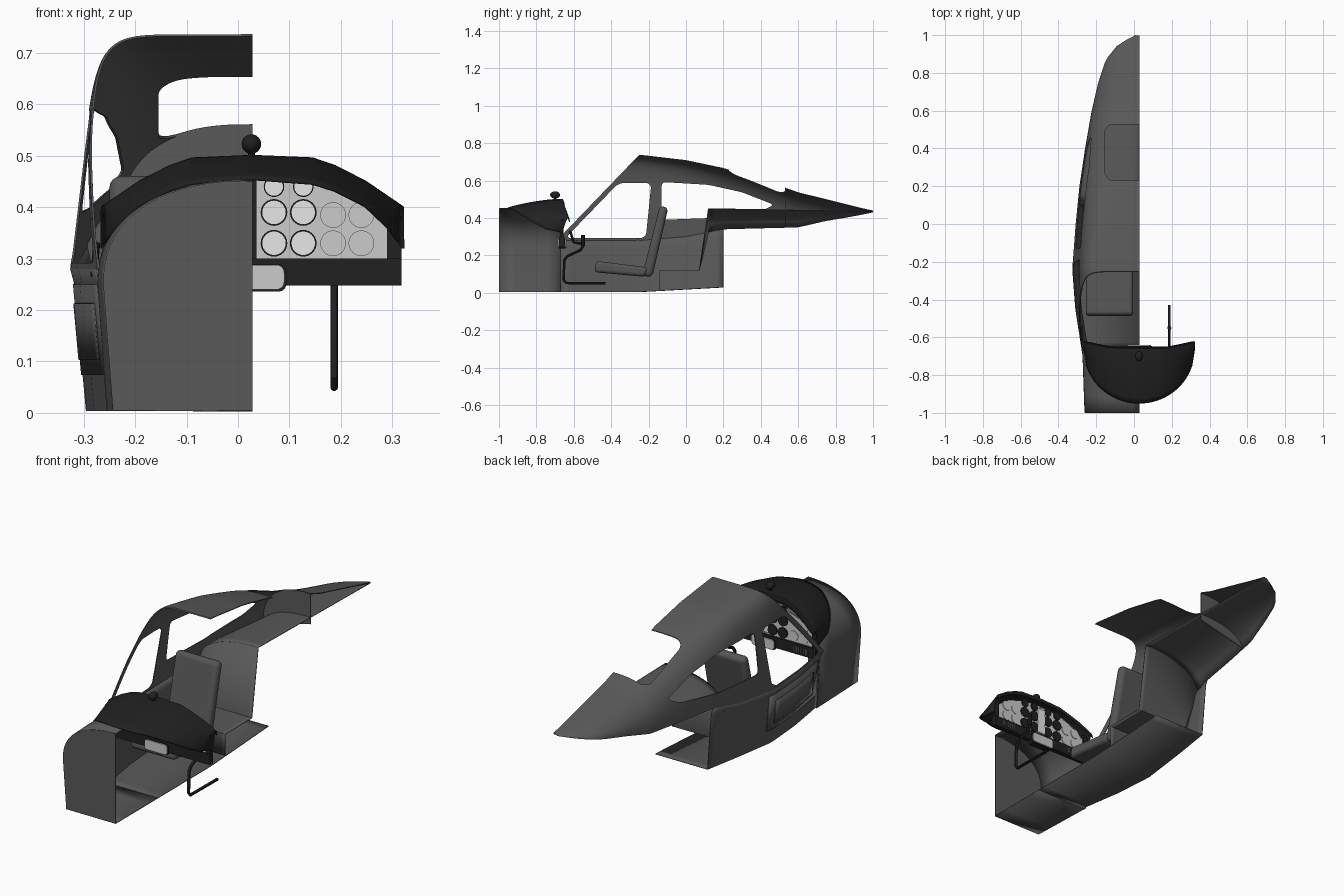
import bpy, bmesh, math
from mathutils import Vector

if "Cube" in bpy.data.objects:
    bpy.data.objects.remove(bpy.data.objects["Cube"])

CX = 0.028  # centre plane of the fuselage


def material(name, v):
    m = bpy.data.materials.new(name)
    m.use_nodes = True
    m.diffuse_color = (v, v, v, 1)
    m.node_tree.nodes["Principled BSDF"].inputs["Base Color"].default_value = (v, v, v, 1)
    return m


SHELL = material("shell grey", 0.10)
BLACK = material("trim black", 0.015)
PANEL = material("panel light grey", 0.6)
WHITE = material("dial white", 0.85)
SEAT = material("seat grey", 0.09)


def finish(name, bm, mat, smooth=True):
    bmesh.ops.recalc_face_normals(bm, faces=bm.faces)
    me = bpy.data.meshes.new(name)
    bm.to_mesh(me)
    bm.free()
    me.materials.append(mat)
    ob = bpy.data.objects.new(name, me)
    bpy.context.collection.objects.link(ob)
    if smooth:
        shade(ob)
    return ob


def shade(ob):
    bpy.ops.object.select_all(action="DESELECT")
    ob.select_set(True)
    bpy.context.view_layer.objects.active = ob
    bpy.ops.object.shade_smooth_by_angle(angle=math.radians(35))


def bake(ob):
    dg = bpy.context.evaluated_depsgraph_get()
    me = bpy.data.meshes.new_from_object(ob.evaluated_get(dg))
    ob.modifiers.clear()
    ob.data = me


def loft(name, rows, mat, thick=0.004):
    """Thin sheet through rows of points."""
    bm = bmesh.new()
    vs = [[bm.verts.new(p) for p in r] for r in rows]
    for a, b in zip(vs, vs[1:]):
        for i in range(len(a) - 1):
            bm.faces.new((a[i], a[i + 1], b[i + 1], b[i]))
    ob = finish(name, bm, mat)
    m = ob.modifiers.new("thickness", "SOLIDIFY")
    m.thickness, m.offset = thick, 0
    bake(ob)
    return ob


def prism(name, pts, axis, lo, hi, mat, radius=0.0):
    """Extrude a 2D outline along one axis, rounding its corners."""
    def place(p, d):
        q = list(p)
        q.insert(axis, d)
        return q
    bm = bmesh.new()
    f = bm.faces.new([bm.verts.new(place(p, lo)) for p in pts])
    ext = bmesh.ops.extrude_face_region(bm, geom=[f])["geom"]
    shift = Vector(place((0, 0), hi - lo))
    bmesh.ops.translate(bm, vec=shift, verts=[v for v in ext if isinstance(v, bmesh.types.BMVert)])
    if radius:
        long = [e for e in bm.edges if abs(e.verts[0].co[axis] - e.verts[1].co[axis]) > 1e-5]
        bmesh.ops.bevel(bm, geom=long, offset=radius, segments=5, profile=0.5, affect="EDGES")
    return finish(name, bm, mat)


def rect(a0, a1, b0, b1):
    return [(a0, b0), (a1, b0), (a1, b1), (a0, b1)]


def cut(ob, *cutters):
    for c in cutters:
        m = ob.modifiers.new("cut", "BOOLEAN")
        m.operation, m.object, m.solver = "DIFFERENCE", c, "EXACT"
    bake(ob)
    shade(ob)
    for c in cutters:
        bpy.data.objects.remove(c)


def tube(name, pts, r, mat):
    cu = bpy.data.curves.new(name, "CURVE")
    cu.dimensions, cu.bevel_depth, cu.bevel_resolution, cu.use_fill_caps = "3D", r, 3, True
    sp = cu.splines.new("POLY")
    sp.points.add(len(pts) - 1)
    for p, q in zip(sp.points, pts):
        p.co = (*q, 1)
    tmp = bpy.data.objects.new(name + "_path", cu)
    bpy.context.collection.objects.link(tmp)
    me = bpy.data.meshes.new_from_object(tmp.evaluated_get(bpy.context.evaluated_depsgraph_get()))
    bpy.data.objects.remove(tmp)
    me.materials.clear()
    me.materials.append(mat)
    ob = bpy.data.objects.new(name, me)
    bpy.context.collection.objects.link(ob)
    shade(ob)


def lerp_table(t, x):
    x = min(max(x, t[0][0]), t[-1][0])
    for a, b in zip(t, t[1:]):
        if x <= b[0]:
            k = (x - a[0]) / (b[0] - a[0])
            return [p + (q - p) * k for p, q in zip(a[1:], b[1:])]


def span(a, b, n):
    return [a + (b - a) * i / n for i in range(n + 1)]


# Cabin stations: y, half width, belt height, top height, squareness, lean
CABIN = [(-.72, .295, .28, .735, 9, .02), (-.45, .337, .28, .735, 9, .09),
         (-.24, .353, .28, .735, 9, .115), (0, .335, .30, .707, 6, .1),
         (.2, .315, .34, .665, 4, .09), (.4, .285, .345, .605, 3, .05),
         (.6, .25, .35, .535, 2.4, 0), (.75, .215, .385, .498, 2.1, 0),
         (.87, .175, .405, .468, 2, 0), (.95, .11, .42, .448, 2, 0), (.998, .02, .43, .438, 2, 0)]


def cabin_section(y):
    w, zb, zt, n, lean = lerp_table(CABIN, y)
    out = []
    for a in span(0, math.pi / 2, 28):
        c = max(math.cos(a), 0) ** (2 / n) if a < 1.57 else 0
        z = zb + (zt - zb) * math.sin(a) ** (2 / n)
        out.append((CX - c * (w - lean * (z - zb)), y, z))
    return out


# Cabin top with windscreen, door window, quarter window and skylight openings
cabin = loft("cabin_shell", [cabin_section(y) for y in span(-.72, .998, 60)], SHELL)
cut(cabin,
    prism("cut_screen", [(-.767, .2), (-.19, .8), (-.9, .8), (-.9, .2)], 0, -.6, .3, SHELL),
    prism("cut_door_window", [(-.645, .292), (-.36, .587), (-.185, .587), (-.215, .292)], 0, -.6, -.1, SHELL, .03),
    prism("cut_quarter_window", [(-.13, .39), (-.13, .592), (.12, .577), (.3, .537), (.47, .47),
                                 (.4, .435), (.15, .4)], 0, -.6, -.09, SHELL, .02),
    prism("cut_skylight", rect(-.155, .3, .23, .53), 2, .5, .9, SHELL, .05))


# Lower hull: side wall and floor
def hull_section(y):
    w, zb = lerp_table(CABIN, y)[:2]
    z0 = .005 + .025 * max(0, (y + .25) / .45)
    return [(CX - w, y, zb), (CX - w + .008, y, zb - .03), (CX - w + .03, y, z0), (CX, y, z0)]


loft("lower_hull", [hull_section(y) for y in span(-.67, .2, 20)], SHELL)


# Raised door skin and its lower pocket
def door_skin(name, y0, y1, f0, f1, off):
    rows = []
    for y in span(y0, y1, 10):
        s = hull_section(y)
        a, b = Vector(s[1]), Vector(s[2])
        rows.append([a.lerp(b, f) - Vector((off, 0, 0)) for f in (f0, f1)])
    loft(name, rows, SHELL, .003)


door_skin("door_skin", -.65, -.2, 0, .72, .003)
door_skin("door_pocket", -.6, -.25, .15, .6, .006)


# Nose cowl and firewall
def cowl_section(y):
    k = (y + 1) / .34
    w, zt = .288 + .012 * k, .45 + .006 * k
    arch = [(CX - w * math.cos(a) ** .87 if a < 1.57 else CX, y, .25 + (zt - .25) * math.sin(a) ** .87)
            for a in span(0, math.pi / 2, 18)]
    return [(CX, y, .005), (CX - w + .018, y, .005)] + arch


loft("nose_cowl", [cowl_section(y) for y in span(-.998, -.66, 4)], SHELL)
prism("firewall", [(p[0], p[2]) for p in cowl_section(-1)], 1, -1, -.996, SHELL)


# Arched inner deck under the turtleback
def deck_section(y):
    w, zb = lerp_table(CABIN, y)[:2]
    zc = .45 - .015 * (y - .12) / .88
    return [(CX - w * u, y, zb + (zc - zb) * (1 - u ** 2.5) ** .6) for u in span(0, 1, 14)]


loft("inner_deck", [deck_section(y) for y in span(.12, .998, 24)], SHELL, .003)
tail = [(p[0], p[2]) for p in cabin_section(.53)]
prism("tail_bulkhead", tail + [(CX, .41)], 1, .528, .532, SHELL)

# Baggage step and bulkhead
top = deck_section(.12)
step = [[(p[0] + .028 * i / 14, y, z) for i, p in enumerate(top)]
        for y, z in ((-.14, .015), (-.14, .12), (.07, .12))]
loft("baggage_bulkhead", step + [top], SHELL)


# Seat: cushion and reclined back
def pad(name, x0, x1, profile, radius):
    ob = prism(name, profile, 0, x0, x1, SEAT)
    m = ob.modifiers.new("round", "BEVEL")
    m.width, m.segments, m.limit_method = radius, 4, "NONE"
    bake(ob)
    shade(ob)


pad("seat_cushion", -.255, -.005, [(-.49, .11), (-.22, .085), (-.2, .135), (-.48, .17)], .018)
pad("seat_back", -.25, -.01, [(-.235, .09), (-.18, .085), (-.095, .455), (-.14, .465)], .022)

# Glare shield
ARCH = [(0, .5, .455, -.66), (.4, .495, .446, -.66), (.55, .48, .432, -.657),
        (.75, .45, .402, -.645), (.9, .42, .36, -.635), (1, .40, .32, -.63)]
rows = []
for u in span(-1, 1, 40):
    zt, zl, yr = lerp_table(ARCH, abs(u))
    yf = -.66 - .29 * math.sqrt(max(0, 1 - u * u))
    x = CX + .293 * u
    rows.append([(x, yr + .008, zt - .022)] +
                [(x, yr + (yf - yr) * s, zl + (zt - zl) * (1 - s ** 1.7)) for s in span(0, 1, 10)])
loft("glare_shield", rows, BLACK, .005)

# Instrument panel with black surround
half = [(.262, .30), (.262, .375), (.2, .42), (.12, .448), (.04, .458)]
face = [(CX + a, b) for a, b in half] + [(CX - a, b) for a, b in reversed(half)]
prism("instrument_panel", face, 1, -.668, -.66, PANEL)
for s in (-1, 1):
    prism("panel_end", [(CX + s * a, b) for a, b in ((.262, .30), (.29, .30), (.29, .39), (.262, .40))],
          1, -.668, -.655, BLACK)
prism("lower_panel", rect(CX - .29, CX + .29, .248, .30), 1, -.675, -.65, BLACK)
prism("centre_tray", rect(CX - .062, CX + .062, .24, .288), 1, -.685, -.64, PANEL, .015)
prism("tray_trim", rect(CX - .066, CX + .066, .236, .29), 1, -.68, -.645, BLACK, .015)
prism("radio_surround", rect(CX - .008, CX + .008, .30, .455), 1, -.672, -.66, BLACK)
prism("radio_screen", rect(CX - .022, CX + .022, .31, .44), 1, -.66, -.654, WHITE)


# Dials
def disc(name, x, z, r, y0, y1, mat):
    prism(name, [(x + r * math.cos(a), z + r * math.sin(a)) for a in span(0, math.tau, 24)[:-1]], 1, y0, y1, mat)


for s in (-1, 1):
    for dx in (.042, .099):
        for z in (.33, .39, .44):
            x = CX + s * dx
            r = .026 if z < .43 else .02
            disc("dial", x, z, r, -.66, -.654, BLACK)
            disc("dial_rim", x, z, r, -.671, -.668, BLACK)
            disc("dial_back", x, z, r * .88, -.673, -.671, WHITE)
    for dx in (.157, .212):
        for z in (.33, .385):
            disc("blank_cover", CX + s * dx, z, .025, -.671, -.657, PANEL)
    for i in range(6):
        x = CX + s * (.17 + .013 * i)
        prism("vent_slot", rect(x, x + .006, .26, .288), 1, -.65, -.647, SEAT)

# Control stick, door grab lever and compass
tube("control_stick", [(.187, y, z) for y, z in ((-.55, .31), (-.55, .25), (-.565, .228), (-.635, .195),
     (-.65, .175), (-.655, .07), (-.64, .052), (-.43, .05))], .0075, BLACK)
tube("stick_grip", [(.187, -.55, .25), (.187, -.55, .31)], .011, BLACK)
tube("door_lever", [(-.275, -.62, .33), (-.28, -.6, .27), (-.28, -.54, .26)], .007, BLACK)
tube("compass_post", [(.026, -.7, .48), (.026, -.7, .515)], .007, BLACK)
bm = bmesh.new()
bmesh.ops.create_uvsphere(bm, u_segments=20, v_segments=12, radius=.019)
bmesh.ops.scale(bm, vec=(1, 1.4, 1), verts=bm.verts)
bmesh.ops.translate(bm, vec=(.026, -.7, .523), verts=bm.verts)
finish("compass", bm, BLACK)
